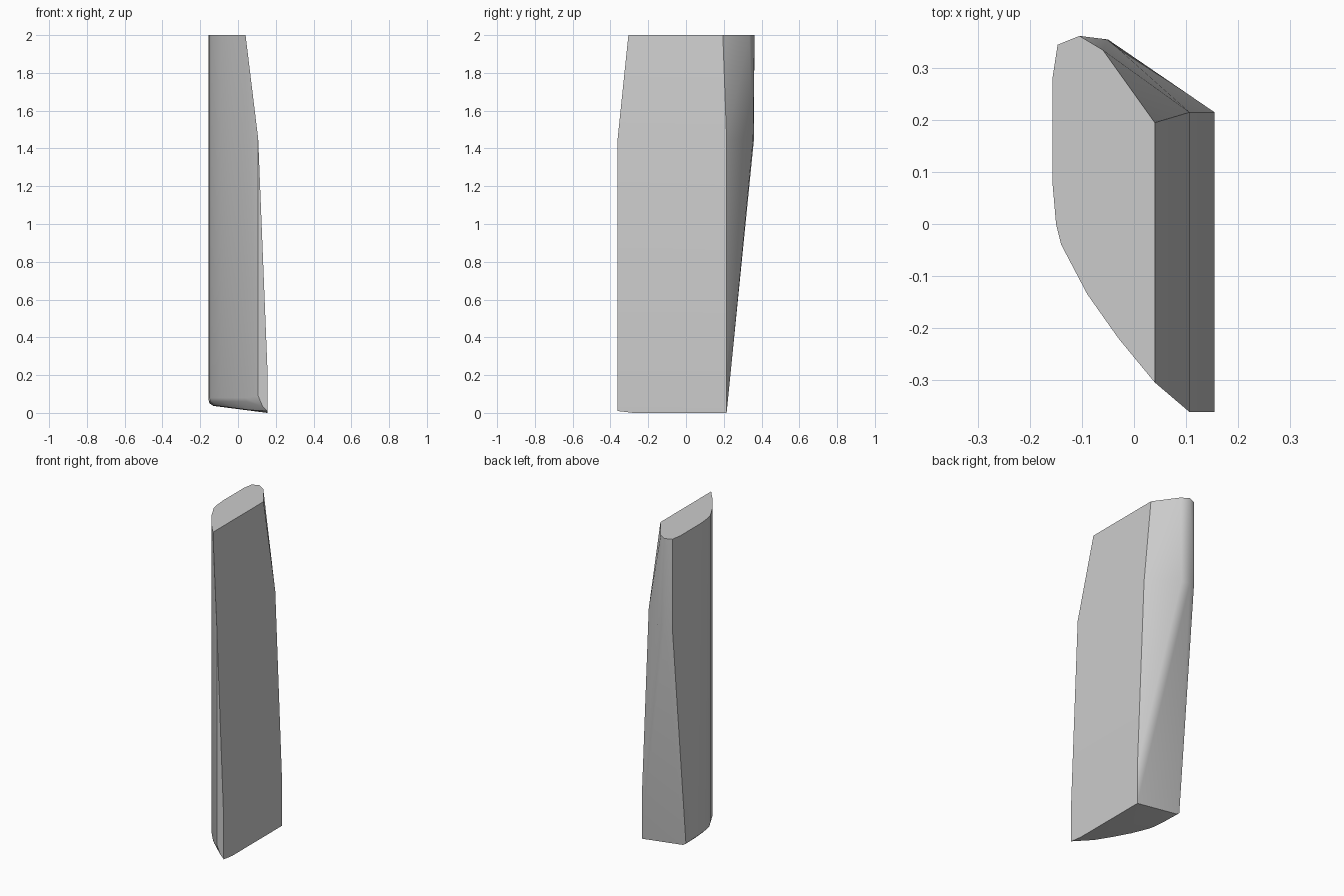
import bpy, bmesh, math

cube = bpy.data.objects.get("Cube")
if cube:
    bpy.data.objects.remove(cube, do_unlink=True)

TOP, SHOULDER, FLAT, RIM = 2.0, 1.45, 0.25, 0.08
FRONT, BACK, SIDE = -0.362, 0.215, 0.155


def underside(x):
    """Height of the sloping base at x."""
    return 0.13 * (SIDE - x)


# Curved outer wall, swept straight up to the flat top
wall = [(-0.157, 0.08), (-0.15, 0.0), (-0.14, -0.04), (-0.09, -0.135),
        (-0.03, -0.22), (0.04, -0.305)]
points = []
for x, y in wall:
    points += [(x, y, TOP), (x, y, RIM)]
    # rounded lower rim
    points += [(x + 0.003, y + 0.006, RIM - 0.02),
               (x + 0.02, y + 0.03, underside(x + 0.02) + 0.003)]

# Narrow front edge with a rounded lower corner
points += [(0.107, FRONT, SHOULDER), (0.107, FRONT, 0.09),
           (0.13, FRONT, 0.035), (SIDE, FRONT, FLAT), (SIDE, FRONT, 0.01),
           (SIDE, -0.28, 0.0)]

# Back of the flat top
points += [(x, y, TOP) for x, y in
           [(-0.157, 0.28), (-0.147, 0.345), (-0.105, 0.362),
            (-0.06, 0.335), (0.04, 0.195)]]

# Back at the shoulder, where the taper starts
points += [(x, y, SHOULDER) for x, y in
           [(-0.157, 0.28), (-0.147, 0.345), (-0.105, 0.36),
            (-0.05, 0.355), (0.107, BACK)]]

# Lower back edge
points += [(SIDE, BACK, FLAT), (SIDE, BACK, 0.0),
           (-0.157, BACK - 0.01, RIM), (-0.15, BACK, 0.05),
           (-0.13, BACK, underside(-0.13))]

# Wrap the sections in one solid
bm = bmesh.new()
for p in points:
    bm.verts.new(p)
hull = bmesh.ops.convex_hull(bm, input=bm.verts)
loose = {v for v in hull["geom_interior"] + hull["geom_unused"]
         if isinstance(v, bmesh.types.BMVert)}
bmesh.ops.delete(bm, geom=list(loose), context="VERTS")
bmesh.ops.dissolve_limit(bm, angle_limit=math.radians(0.5),
                         verts=bm.verts, edges=bm.edges)
bmesh.ops.recalc_face_normals(bm, faces=bm.faces)

mesh = bpy.data.meshes.new("tapered_blade")
bm.to_mesh(mesh)
bm.free()
blade = bpy.data.objects.new("tapered_blade", mesh)
bpy.context.collection.objects.link(blade)

# Plain grey finish
grey = bpy.data.materials.new("light_grey")
grey.use_nodes = True
colour = (0.6, 0.6, 0.6, 1.0)
grey.diffuse_color = colour
grey.node_tree.nodes["Principled BSDF"].inputs["Base Color"].default_value = colour
mesh.materials.append(grey)

# Smooth the curved wall, keep the corners sharp
bpy.ops.object.select_all(action="DESELECT")
blade.select_set(True)
bpy.context.view_layer.objects.active = blade
bpy.ops.object.shade_smooth_by_angle(angle=math.radians(30))
